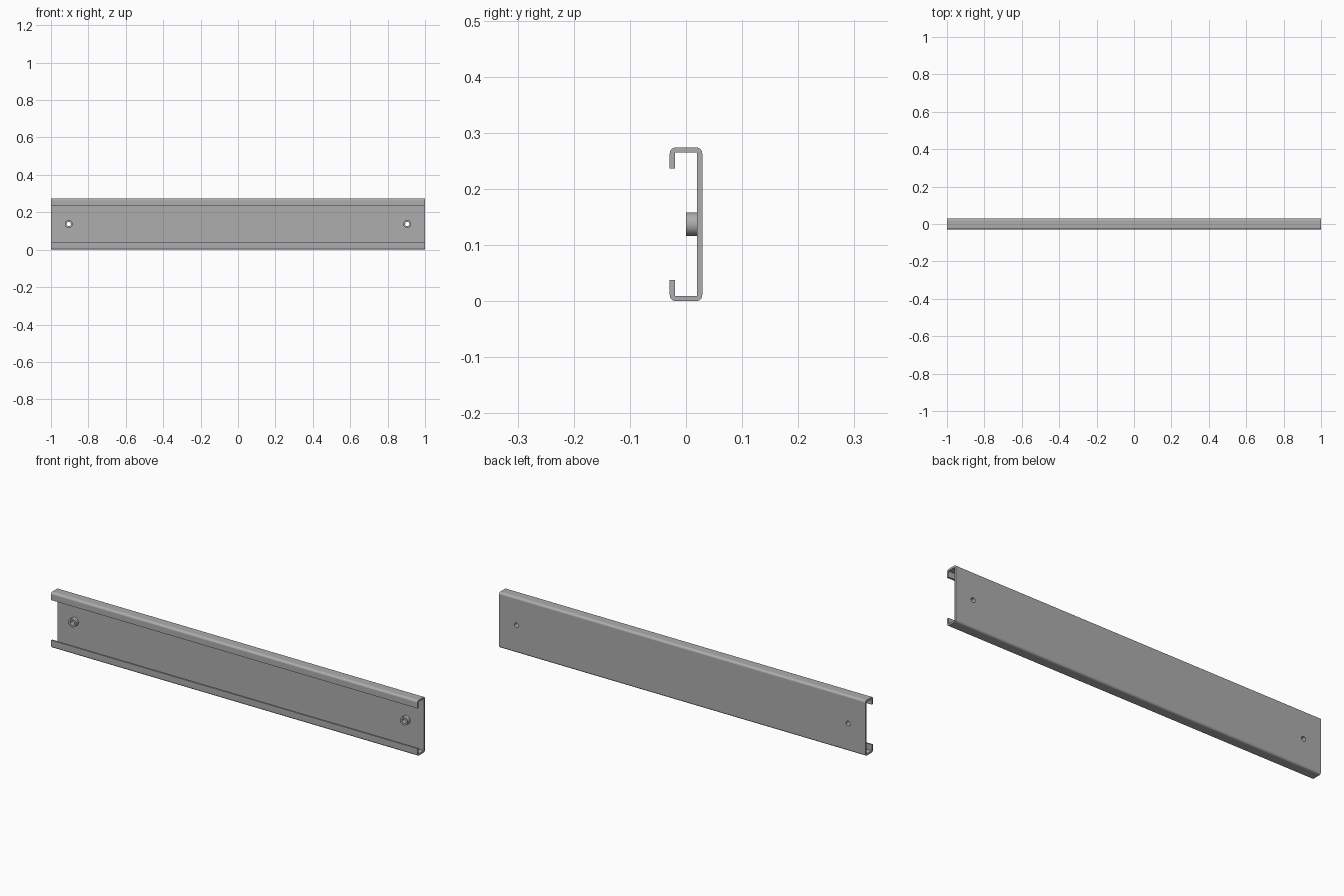
import bpy, bmesh
from math import sin, cos, pi, radians
from mathutils import Matrix

cube = bpy.data.objects.get("Cube")
if cube:
    bpy.data.objects.remove(cube, do_unlink=True)

LENGTH, HEIGHT, DEPTH, WALL, LIP = 2.0, 0.274, 0.058, 0.009, 0.038
BEND_IN, BEND_OUT = 0.002, 0.011
BOSS_X, BOSS_R, HOLE_R = 0.905, 0.021, 0.0115
MID = HEIGHT / 2

steel = bpy.data.materials.new("grey steel")
steel.use_nodes = True
grey = (0.42, 0.42, 0.42, 1)
steel.diffuse_color = grey
steel.node_tree.nodes["Principled BSDF"].inputs["Base Color"].default_value = grey


def make_object(name, bm):
    bmesh.ops.recalc_face_normals(bm, faces=bm.faces)
    mesh = bpy.data.meshes.new(name)
    bm.to_mesh(mesh)
    bm.free()
    mesh.materials.append(steel)
    obj = bpy.data.objects.new(name, mesh)
    bpy.context.collection.objects.link(obj)
    return obj


def select_only(obj):
    bpy.ops.object.select_all(action="DESELECT")
    obj.select_set(True)
    bpy.context.view_layer.objects.active = obj


def finish(obj):
    select_only(obj)
    bpy.ops.object.shade_smooth_by_angle(angle=radians(30))
    weighted = obj.modifiers.new("flat_walls", "WEIGHTED_NORMAL")
    weighted.keep_sharp = True


def bend(y, z, radius, start, steps=6):
    """Quarter-circle of points around a bend centre."""
    angles = [start + pi / 2 * i / steps for i in range(steps + 1)]
    return [(y + radius * cos(a), z + radius * sin(a)) for a in angles]


def half_wall(offset_radius, inset):
    """Upper half of one side of the sheet, from the back wall to the lip."""
    back, front, top = DEPTH / 2 - BEND_OUT, -DEPTH / 2 + BEND_OUT, HEIGHT - BEND_OUT
    pts = bend(back, top, offset_radius, 0) + bend(front, top, offset_radius, pi / 2)
    return pts + [(-DEPTH / 2 + inset, HEIGHT - LIP)]


def cylinder(name, radius, x, y0, y1, bore=0):
    """Cylinder along y, optionally bored through."""
    bm = bmesh.new()
    n = 32
    rings = [(radius, y0), (radius, y1)]
    if bore:
        rings += [(bore, y1), (bore, y0)]
    loops = [[bm.verts.new((x + r * cos(2 * pi * i / n), y, MID + r * sin(2 * pi * i / n)))
              for i in range(n)] for r, y in rings]
    pairs = list(zip(loops, loops[1:]))
    if bore:
        pairs.append((loops[-1], loops[0]))
    else:
        bm.faces.new(loops[0])
        bm.faces.new(loops[1])
    for a, b in pairs:
        for i in range(n):
            j = (i + 1) % n
            bm.faces.new((a[i], a[j], b[j], b[i]))
    return make_object(name, bm)


# Lipped channel: closed sheet profile swept along x
upper_out = half_wall(BEND_OUT, 0)
upper_in = half_wall(BEND_IN, WALL)
mirror = lambda pts: [(y, HEIGHT - z) for y, z in pts]
profile = (upper_out + upper_in[::-1] + mirror(upper_in) + mirror(upper_out)[::-1])
bm = bmesh.new()
end = bm.faces.new([bm.verts.new((-LENGTH / 2, y, z)) for y, z in profile])
swept = bmesh.ops.extrude_face_region(bm, geom=[end], use_keep_orig=True)
moved = [v for v in swept["geom"] if isinstance(v, bmesh.types.BMVert)]
bmesh.ops.transform(bm, matrix=Matrix.Translation((LENGTH, 0, 0)), verts=moved)
channel = make_object("channel", bm)

# Bored spacers and matching holes through the back wall
for side, x in (("right", -BOSS_X), ("left", BOSS_X)):
    cutter = cylinder("hole_cutter", HOLE_R, x, 0, DEPTH)
    cutter.hide_render = True
    cut = channel.modifiers.new("hole", "BOOLEAN")
    cut.operation, cut.solver, cut.object = "DIFFERENCE", "EXACT", cutter
    select_only(channel)
    bpy.ops.object.modifier_apply(modifier=cut.name)
    bpy.data.objects.remove(cutter, do_unlink=True)
    finish(cylinder(side + "_spacer", BOSS_R, x, 0, DEPTH / 2 - WALL, HOLE_R))

finish(channel)
